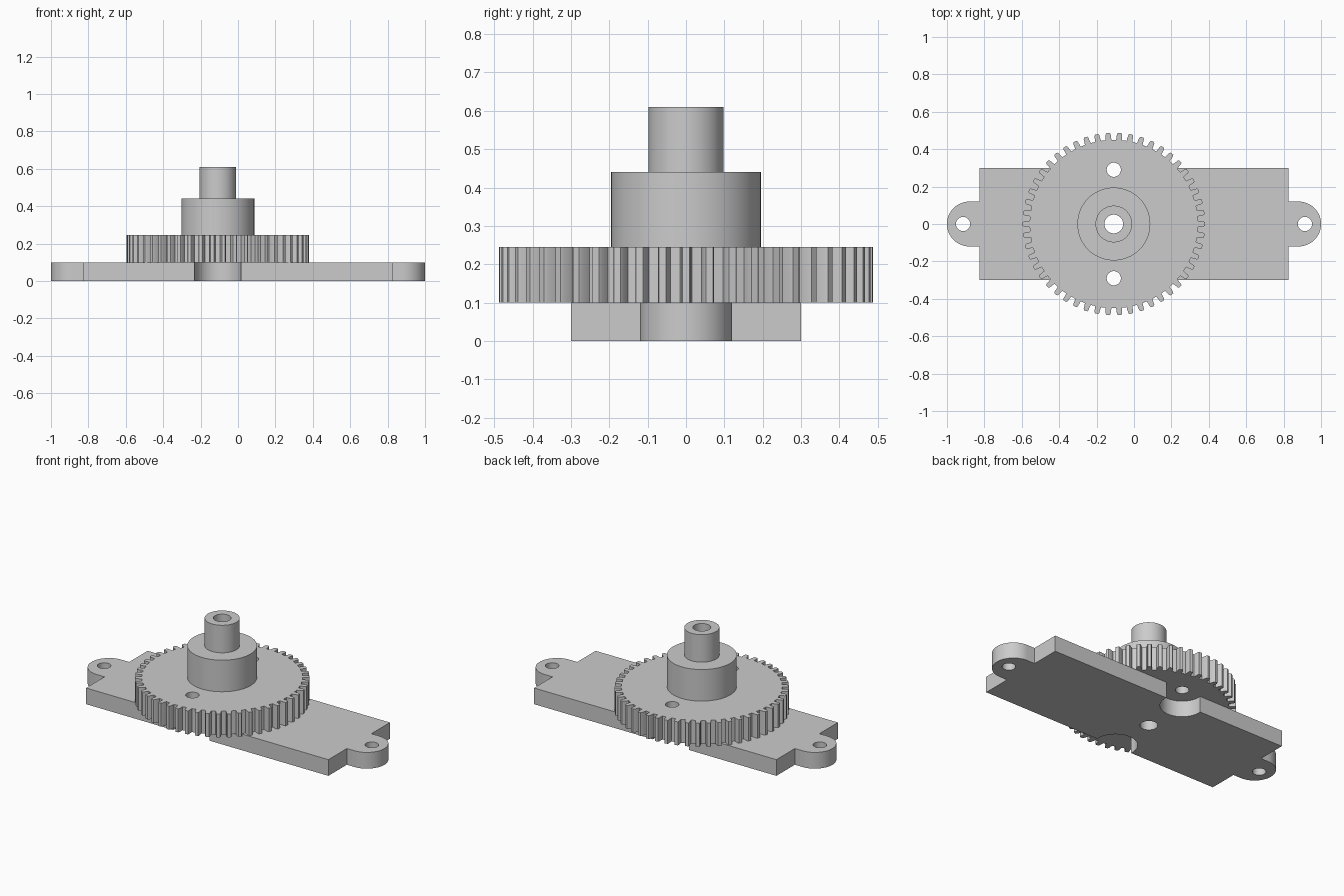
import bpy, bmesh
from math import sin, cos, pi, radians, asin, degrees

cube = bpy.data.objects.get("Cube")
if cube:
    bpy.data.objects.remove(cube, do_unlink=True)

grey = bpy.data.materials.new("plain grey")
grey.use_nodes = True
grey.diffuse_color = (0.6, 0.6, 0.6, 1)
grey.node_tree.nodes["Principled BSDF"].inputs["Base Color"].default_value = (0.6, 0.6, 0.6, 1)


def arc(x, y, r, start, end, steps=32):
    """Points on an arc, angles in degrees, both ends included."""
    angles = [radians(start + (end - start) * i / steps) for i in range(steps + 1)]
    return [(x + r * cos(a), y + r * sin(a)) for a in angles]


def circle(x, y, r, steps=64):
    return arc(x, y, r, 0, 360, steps)[:-1]


def extrude(name, loops, bottom, top):
    """Solid from an outer outline and hole outlines."""
    bm = bmesh.new()
    for loop in loops:
        verts = [bm.verts.new((x, y, bottom)) for x, y in loop]
        for a, b in zip(verts, verts[1:] + verts[:1]):
            bm.edges.new((a, b))
    bmesh.ops.triangle_fill(bm, edges=bm.edges[:], use_beauty=True)
    result = bmesh.ops.extrude_face_region(bm, geom=bm.faces[:], use_keep_orig=True)
    moved = [v for v in result["geom"] if isinstance(v, bmesh.types.BMVert)]
    bmesh.ops.translate(bm, verts=moved, vec=(0, 0, top - bottom))
    bmesh.ops.recalc_face_normals(bm, faces=bm.faces[:])
    mesh = bpy.data.meshes.new(name)
    bm.to_mesh(mesh)
    bm.free()
    mesh.materials.append(grey)
    obj = bpy.data.objects.new(name, mesh)
    bpy.context.collection.objects.link(obj)
    bpy.ops.object.select_all(action="DESELECT")
    obj.select_set(True)
    bpy.context.view_layer.objects.active = obj
    bpy.ops.object.shade_smooth_by_angle(angle=radians(25))
    return obj


axis = -0.108          # x of the gear axis
half_x, half_y = 0.827, 0.3
plate_top, gear_top, hub_top, shaft_top = 0.1, 0.245, 0.44, 0.61
hole_y = 0.29
bore = circle(axis, 0, 0.05)

# Base plate with rounded end tabs and a round notch in each long edge
notch_r = 0.124
dip = degrees(asin((half_y - hole_y) / notch_r))
tab_r, tab_x = 0.12, 0.88
outline = [(-half_x, -half_y)]
outline += arc(axis, -hole_y, notch_r, 180 + dip, -dip)
outline += [(half_x, -half_y), (half_x, -tab_r)]
outline += arc(tab_x, 0, tab_r, -90, 90)
outline += [(half_x, tab_r), (half_x, half_y)]
outline += arc(axis, hole_y, notch_r, dip, -180 - dip)
outline += [(-half_x, half_y), (-half_x, tab_r)]
outline += arc(-tab_x, 0, tab_r, 90, 270)
outline += [(-half_x, -tab_r)]
tab_holes = [circle(s * 0.914, 0, 0.038, 40) for s in (-1, 1)]
extrude("base_plate", [outline, bore] + tab_holes, 0, plate_top)

# Gear with straight teeth and two through holes
teeth, root_r, tip_r = 50, 0.45, 0.488
pitch = 2 * pi / teeth
tooth = [(-0.28, root_r), (-0.22, tip_r - 0.008), (-0.15, tip_r),
         (0.15, tip_r), (0.22, tip_r - 0.008), (0.28, root_r)]
rim = [(axis + r * cos((i + t) * pitch), r * sin((i + t) * pitch))
       for i in range(teeth) for t, r in tooth]
gear_holes = [circle(axis, s * hole_y, 0.038, 40) for s in (-1, 1)]
extrude("gear", [rim, bore] + gear_holes, plate_top, gear_top)

# Stepped hub and shaft sleeve
extrude("hub", [circle(axis, 0, 0.195), bore], gear_top, hub_top)
extrude("shaft_sleeve", [circle(axis, 0, 0.098), bore], hub_top, shaft_top)
